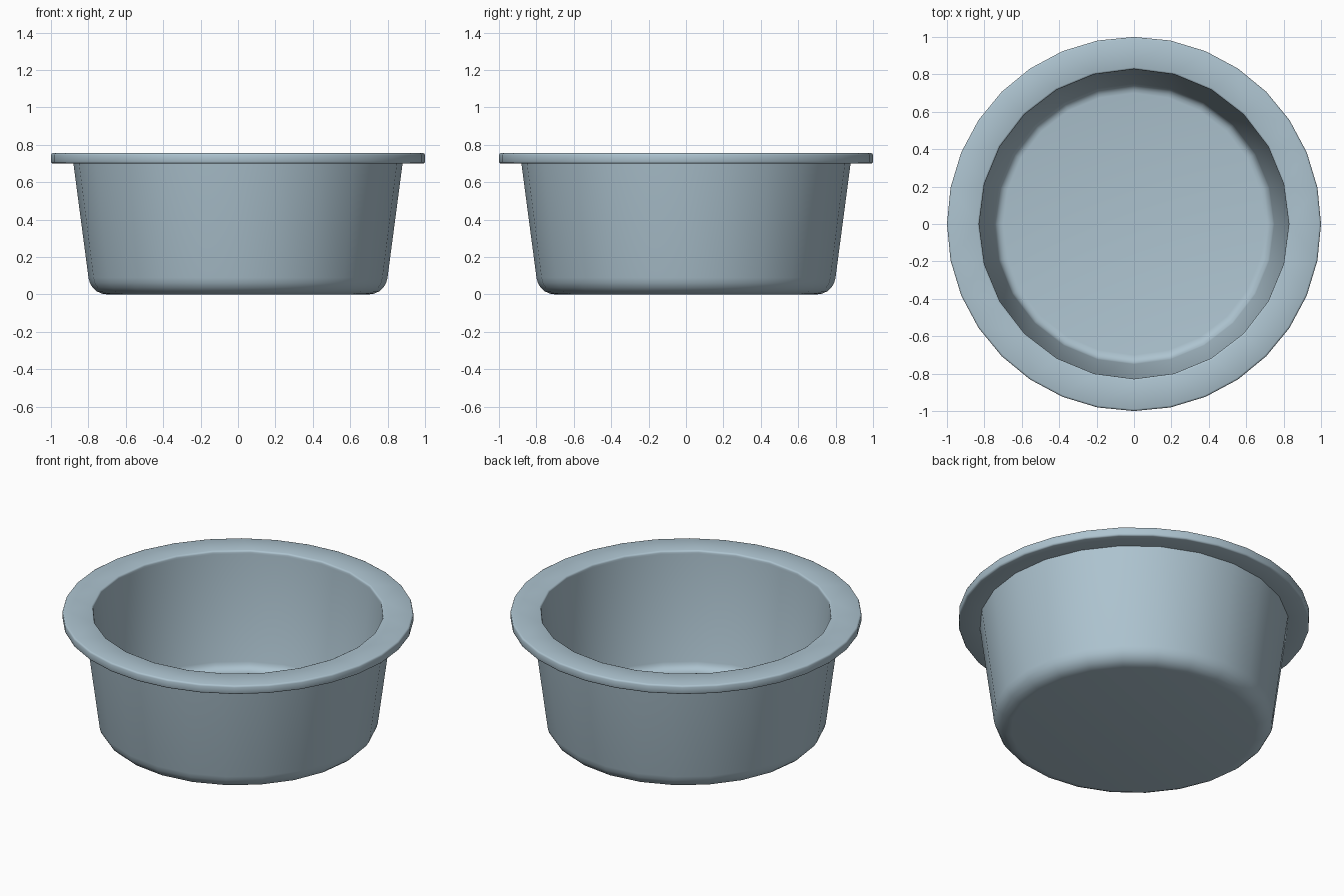
import bpy, bmesh, math

if "Cube" in bpy.data.objects:
    bpy.data.objects.remove(bpy.data.objects["Cube"], do_unlink=True)

COLOUR = (0.42, 0.55, 0.63, 1.0)
mat = bpy.data.materials.new("pale blue grey")
mat.use_nodes = True
mat.diffuse_color = COLOUR
mat.node_tree.nodes["Principled BSDF"].inputs["Base Color"].default_value = COLOUR


def arc(cx, cz, r, a0, a1, steps):
    """Profile points (radius, height) along an arc, angles in degrees."""
    angles = [math.radians(a0 + (a1 - a0) * i / steps) for i in range(steps + 1)]
    return [(cx + r * math.cos(a), cz + r * math.sin(a)) for a in angles]


def lathe(bm, profile, sides):
    """Revolve a profile around z; returns the rings of vertices."""
    rings = []
    for r, z in profile:
        rings.append([bm.verts.new((r * math.cos(math.tau * i / sides),
                                    r * math.sin(math.tau * i / sides), z))
                      for i in range(sides)])
    for a, b in zip(rings, rings[1:]):
        for i in range(sides):
            j = (i + 1) % sides
            bm.faces.new((a[i], a[j], b[j], b[i]))
    return rings


def ring_edges(bm, ring):
    return [bm.edges.get((ring[i - 1], ring[i])) for i in range(len(ring))]


bm = bmesh.new()

# Outer wall with rounded foot, and underside
outer = lathe(bm, [(0.88, 0.70)] + arc(0.70, 0.10, 0.10, -6, -90, 5), 24)
bm.faces.new(outer[-1])

# Inner wall with rounded floor corner and softened lip
inner = lathe(bm, arc(0.70, 0.10, 0.05, -90, -6, 4)
              + [(0.828, 0.735)] + arc(0.838, 0.745, 0.01, 180, 90, 2), 24)
bm.faces.new(inner[0])

# Rounded outer edge of the flange, with more sides than the bowl
rim = lathe(bm, arc(0.99, 0.71, 0.01, -90, 0, 2) + arc(0.99, 0.745, 0.01, 0, 90, 2), 32)

# Flat underside and top of the flange join the bowl to the rim
for bowl_ring, rim_ring in ((outer[0], rim[0]), (inner[-1], rim[-1])):
    bmesh.ops.triangle_fill(bm, use_beauty=True,
                            edges=ring_edges(bm, bowl_ring) + ring_edges(bm, rim_ring))

bmesh.ops.recalc_face_normals(bm, faces=bm.faces[:])
mesh = bpy.data.meshes.new("bowl")
bm.to_mesh(mesh)
bm.free()
mesh.materials.append(mat)

bowl = bpy.data.objects.new("bowl", mesh)
bpy.context.collection.objects.link(bowl)
bpy.ops.object.select_all(action='DESELECT')
bowl.select_set(True)
bpy.context.view_layer.objects.active = bowl
bpy.ops.object.shade_smooth_by_angle(angle=math.radians(50))
